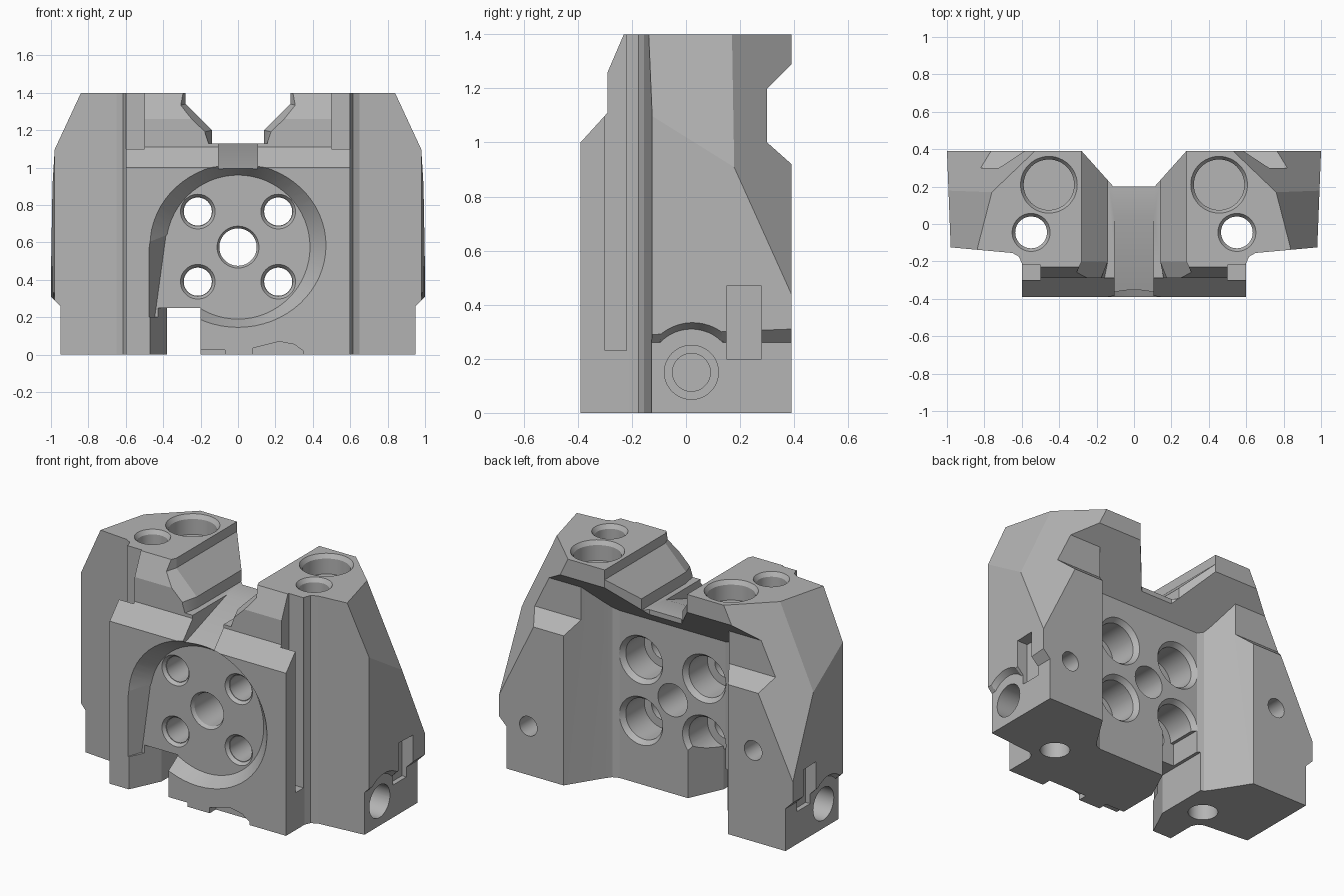
import bpy, bmesh, math
from mathutils import Vector

old = bpy.data.objects.get("Cube")
if old:
    bpy.data.objects.remove(old, do_unlink=True)

grey = bpy.data.materials.new("machined grey")
grey.use_nodes = True
COLOR = (0.46, 0.46, 0.46, 1)
grey.diffuse_color = COLOR
grey.node_tree.nodes["Principled BSDF"].inputs["Base Color"].default_value = COLOR


def place(axis, a, b, h):
    return {"X": (h, a, b), "Y": (a, h, b), "Z": (a, b, h)}[axis]


def loft(name, axis, start, end, lo, hi, side=1, planes=()):
    """Solid between two matching outlines, optionally trimmed by planes."""
    bm = bmesh.new()
    rings = []
    for outline, h in ((start, lo), (end, hi)):
        ring = [bm.verts.new(place(axis, a, b, h)) for a, b in outline]
        rings.append(ring)
        bm.faces.new(ring)
    n = len(start)
    for i in range(n):
        j = (i + 1) % n
        bm.faces.new((rings[0][i], rings[0][j], rings[1][j], rings[1][i]))
    for point, normal in planes:
        cut = bmesh.ops.bisect_plane(bm, geom=bm.verts[:] + bm.edges[:] + bm.faces[:],
                                     plane_co=point, plane_no=Vector(normal).normalized(),
                                     clear_outer=True)
        edges = [e for e in cut["geom_cut"] if isinstance(e, bmesh.types.BMEdge)]
        bmesh.ops.holes_fill(bm, edges=edges, sides=0)
    for v in bm.verts:
        v.co.x *= side
    bmesh.ops.recalc_face_normals(bm, faces=bm.faces[:])
    mesh = bpy.data.meshes.new(name)
    bm.to_mesh(mesh)
    bm.free()
    mesh.materials.append(grey)
    obj = bpy.data.objects.new(name, mesh)
    bpy.context.collection.objects.link(obj)
    return obj


def combine(tool, operation="DIFFERENCE"):
    """Apply one boolean to the body and drop the tool."""
    tool.hide_render = True
    mod = body.modifiers.new("boolean", "BOOLEAN")
    mod.operation, mod.solver, mod.object = operation, "EXACT", tool
    bpy.ops.object.modifier_apply(modifier=mod.name)
    bpy.data.objects.remove(tool, do_unlink=True)


def cut(name, axis, outline, lo, hi, side=1, planes=()):
    combine(loft(name, axis, outline, outline, lo, hi, side, planes))


def rect(a0, a1, b0, b1):
    return [(a0, b0), (a1, b0), (a1, b1), (a0, b1)]


def circle(a, b, r, squash=1, n=48):
    return [(a + r * math.cos(math.tau * i / n), b + squash * r * math.sin(math.tau * i / n))
            for i in range(n)]


def bore(name, axis, a, b, r0, r1, lo, hi, side=1):
    combine(loft(name, axis, circle(a, b, r0), circle(a, b, r1), lo, hi, side))


def mirrored(outline):
    return outline + [(-a, b) for a, b in reversed(outline)]


# Main body: a half plan with faceted outer shoulders, joined to its mirror
PLAN = [(-.02, -.39), (.6, -.39), (.6, -.21), (.615, -.175), (.65, -.155),
        (.98, -.125), (1, .39), (-.02, .39)]
SHOULDERS = [((1, .38, .46), (.0945, .0988, .0462)),
             ((.84, -.14, 1.4), (.0961, .0248, .0457))]
body = loft("clamp_body", "Z", PLAN, PLAN, 0, 1.4, 1, SHOULDERS)
bpy.context.view_layer.objects.active = body
body.select_set(True)
combine(loft("other_half", "Z", PLAN, PLAN, 0, 1.4, -1, SHOULDERS), "UNION")

# Rear recess with a sloping ceiling
cut("rear_recess", "Z", mirrored([(.36, .13), (.4, .145), (.43, .185), (.56, .39), (.56, .6)]),
    -.1, 2, 1, [((0, .2, 1.1), (0, -1, 1))])
# Step under the rear overhang
cut("rear_step", "X", [(.39, .92), (.3, 1), (.3, 1.2), (.39, 1.29), (.6, 1.29), (.6, .92)], -1.2, 1.2)
cut("rear_notch", "Z", mirrored([(.11, .2), (.28, .39), (.28, .6)]), 1.02, 1.6)
# Sloping front ledge and leaning upper face
cut("front_ledge", "X", [(-.39, 1.0), (-.29, 1.11), (-.29, 1.26), (-.23, 1.4),
                         (-.23, 1.6), (-.6, 1.6), (-.6, 1.0)], -1.2, 1.2)
# Valley across the top, flared at the front, with a ramp down to the pocket
VALLEY = mirrored([(.14, 1.13), (.14, 1.2), (.28, 1.34), (.28, 1.6)])
FLARE = mirrored([(.16, 1.13), (.18, 1.19), (.325, 1.33), (.325, 1.6)])
cut("valley", "Y", VALLEY, -.7, .7)
combine(loft("valley_flare", "Y", FLARE, VALLEY, -.3, -.2))
cut("valley_ramp", "X", [(.04, 1.13), (-.34, 1.0), (-.5, .95), (-.5, 1.3), (.04, 1.3)], -.105, .105)

# Round front pocket, open downwards on one side
combine(loft("front_pocket", "Y", circle(0, .585, .48, .925, 64), circle(0, .575, .385, 1, 64), -.4, -.3))
combine(loft("pocket_side", "Y", [(-.48, .6), (-.48, .2), (-.2, .2), (-.2, .6)],
             [(-.385, .64), (-.445, .2), (-.2, .2), (-.2, .64)], -.4, -.3))
# Gap below the pocket, with a slanted wall and a wide rear mouth
cut("lower_gap", "Z", [(-.47, -.5), (-.47, -.39), (-.38, -.2), (-.38, .5), (-.2, .5), (-.2, -.5)], -.1, .25)
combine(loft("gap_mouth", "Y", rect(-.36, -.2, -.1, .39), rect(-.36, -.09, -.1, .39), -.08, .16))
# Small reliefs under the front edge
cut("foot_notch", "Y", rect(-.3, -.07, -.1, .025), -.5, -.33)
cut("foot_groove", "Y", [(.08, -.1), (.35, -.1), (.35, .02), (.3, .055), (.22, .07), (.08, .035)], -.5, -.33)

# Bolt pattern through the middle wall
bore("centre_bore", "Y", 0, .575, .1, .1, -.5, .5)
bore("centre_chamfer", "Y", 0, .575, .118, .1, -.31, -.28)
for x in (-.215, .215):
    for z in (.39, .765):
        bore("bolt_bore", "Y", x, z, .075, .075, -.5, .5)
        bore("bolt_chamfer", "Y", x, z, .1, .078, -.31, -.28)
        bore("bolt_counterbore", "Y", x, z, .125, .125, -.08, .3)
        bore("bolt_lip", "Y", x, z, .125, .155, .1, .14)

for s in (-1, 1):
    # Holes in the top
    bore("large_top_hole", "Z", .455, .21, .135, .135, 1.28, 1.6, s)
    bore("large_top_chamfer", "Z", .455, .21, .135, .155, 1.375, 1.405, s)
    bore("through_hole", "Z", .55, -.045, .085, .085, -.2, 1.6, s)
    bore("through_chamfer", "Z", .55, -.045, .085, .105, 1.375, 1.405, s)
    # Upright groove in the side of the middle block
    cut("side_groove", "Z", rect(.5, .7, -.3, -.22), .23, 1.6, s)
    # Stepped foot with an arched relief, socket and slot
    cut("foot_step", "Y", [(.95, -.1), (.95, .26), (1.0, .31), (1.2, .31), (1.2, -.1)], -.6, .6, s)
    bore("foot_arch", "X", .02, .15, .16, .2, .95, 1.01, s)
    bore("side_socket", "X", .02, .15, .1, .1, .8, 1.2, s)
    bore("side_socket_core", "X", .02, .15, .07, .07, .7, .9, s)
    cut("side_slot", "X", rect(.15, .28, .2, .47), .92, 1.2, s)

# Pin holes in the rear faces
bore("rear_pin_left", "Y", .8, .3, .06, .06, .25, .6)
bore("rear_pin_right", "Y", -.73, .56, .06, .06, .25, .6)

bpy.ops.object.shade_smooth_by_angle(angle=math.radians(20))
